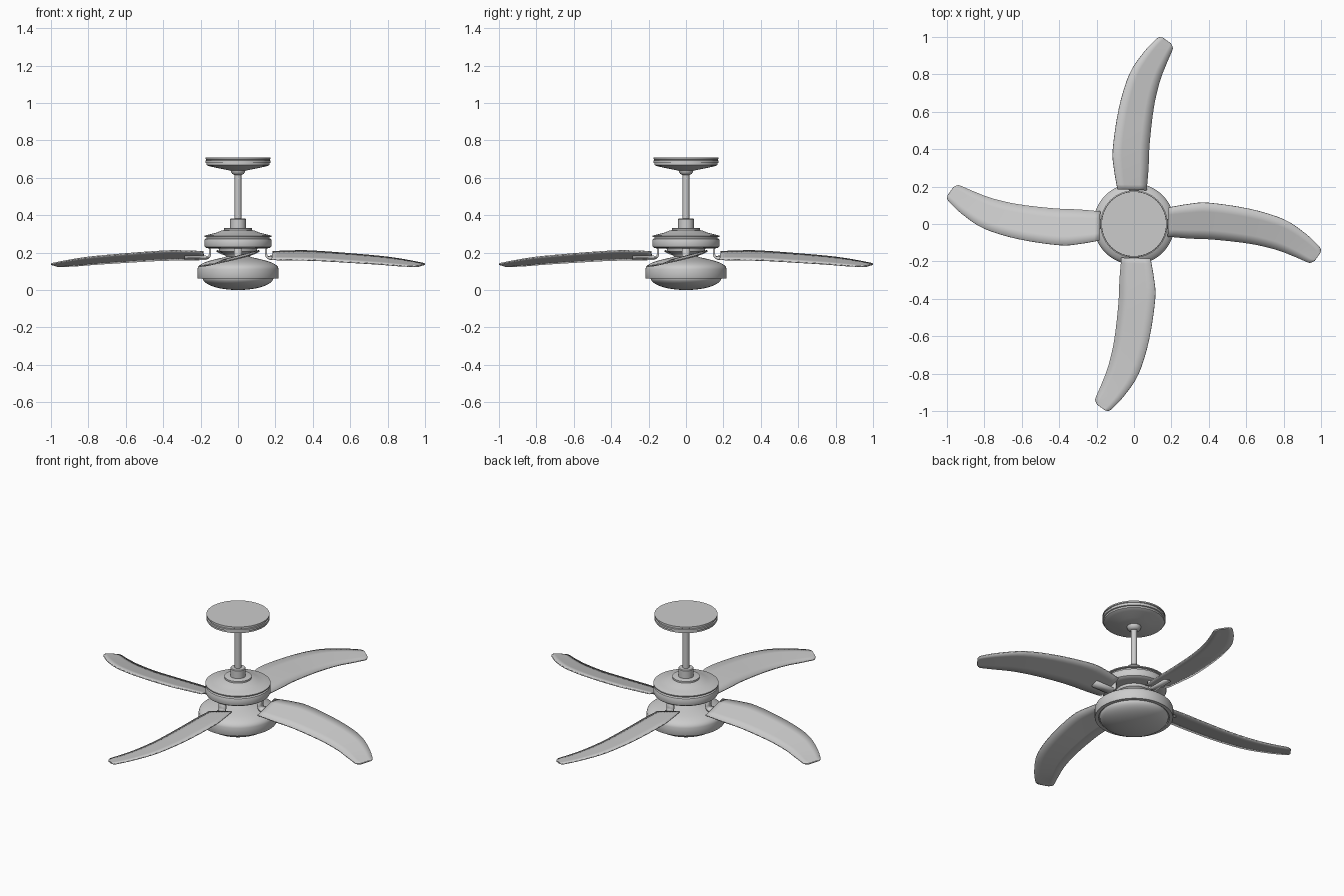
import bpy, math
from mathutils import Vector, Matrix

if "Cube" in bpy.data.objects:
    bpy.data.objects.remove(bpy.data.objects["Cube"])

grey = bpy.data.materials.new("light_grey")
grey.diffuse_color = (0.6, 0.6, 0.6, 1)
grey.use_nodes = True
grey.node_tree.nodes["Principled BSDF"].inputs["Base Color"].default_value = grey.diffuse_color


def make(name, verts, faces, angle=35):
    me = bpy.data.meshes.new(name)
    me.from_pydata(verts, [], faces)
    me.materials.append(grey)
    ob = bpy.data.objects.new(name, me)
    bpy.context.collection.objects.link(ob)
    bpy.ops.object.select_all(action='DESELECT')
    ob.select_set(True)
    bpy.context.view_layer.objects.active = ob
    bpy.ops.object.shade_smooth_by_angle(angle=math.radians(angle))
    return ob


def lathe(name, profile, n=64):
    """Spin (radius, z) points, listed bottom to top, and cap both ends."""
    verts = [(r * math.cos(2 * math.pi * i / n), r * math.sin(2 * math.pi * i / n), z)
             for r, z in profile for i in range(n)]
    faces = [(k * n + i, k * n + (i + 1) % n, (k + 1) * n + (i + 1) % n, (k + 1) * n + i)
             for k in range(len(profile) - 1) for i in range(n)]
    faces.append(tuple(reversed(range(n))))
    faces.append(tuple(range((len(profile) - 1) * n, len(profile) * n)))
    return make(name, verts, faces)


def sheet(name, rows, thickness, turn):
    """Thick sheet through rows of points, turned about z."""
    m = len(rows[0])
    rot = Matrix.Rotation(turn, 3, 'Z')
    verts = [rot @ Vector(p) for row in rows for p in row]
    faces = [(k * m + i, (k + 1) * m + i, (k + 1) * m + i + 1, k * m + i + 1)
             for k in range(len(rows) - 1) for i in range(m - 1)]
    ob = make(name, verts, faces)
    mod = ob.modifiers.new("thickness", 'SOLIDIFY')
    mod.thickness = thickness
    mod.offset = 0
    return ob


def spline(pts, steps=4):
    """Smooth curve through the points."""
    p = [Vector(q) for q in pts]
    p = [2 * p[0] - p[1]] + p + [2 * p[-1] - p[-2]]
    out = []
    for i in range(1, len(p) - 2):
        a, b, c, d = p[i - 1:i + 3]
        for s in range(steps):
            t = s / steps
            out.append(0.5 * (2 * b + (c - a) * t + (2 * a - 5 * b + 4 * c - d) * t * t
                              + (3 * b - a - 3 * c + d) * t ** 3))
    return out + [p[-2]]


# ceiling canopy, with its grooved rim and ball joint
lathe("ceiling_canopy", [(0.05, 0.640), (0.09, 0.648), (0.145, 0.660), (0.160, 0.664),
                         (0.168, 0.668), (0.168, 0.678), (0.175, 0.680), (0.175, 0.692),
                         (0.170, 0.694), (0.170, 0.698), (0.174, 0.700), (0.174, 0.708)])
lathe("ball_joint", [(0.020, 0.615), (0.030, 0.620), (0.037, 0.630), (0.040, 0.642), (0.040, 0.650)], 32)
lathe("down_rod", [(0.018, 0.34), (0.018, 0.63)], 32)
lathe("rod_collar", [(0.042, 0.32), (0.042, 0.378), (0.038, 0.382)], 32)

# motor housing
lathe("motor_housing", [(0.09, 0.222), (0.145, 0.222), (0.168, 0.224), (0.177, 0.230),
                        (0.180, 0.238), (0.180, 0.262), (0.177, 0.272), (0.168, 0.277),
                        (0.168, 0.283), (0.180, 0.284), (0.180, 0.290), (0.172, 0.293),
                        (0.145, 0.299), (0.115, 0.307), (0.090, 0.317), (0.075, 0.320),
                        (0.075, 0.330), (0.070, 0.332)])

# neck and light housing
lathe("neck", [(0.060, 0.160), (0.062, 0.178), (0.075, 0.193), (0.100, 0.207), (0.104, 0.225)])
lathe("light_housing", [(0.195, 0.070), (0.195, 0.062), (0.215, 0.062), (0.217, 0.066),
                        (0.217, 0.112), (0.213, 0.124), (0.203, 0.134), (0.185, 0.145),
                        (0.155, 0.156), (0.115, 0.166), (0.080, 0.174), (0.060, 0.180)])

# glass bowl
lathe("light_bowl", [(0.19 * math.sin(a), 0.066 * (1 - math.cos(a)))
                     for a in [0.02 + i * (math.pi / 2 - 0.02) / 12 for i in range(13)]])

# blade edges: leading and trailing, from root to tip
front_edge = spline([(.18, -.067, .163), (.30, -.077, .161), (.43, -.083, .158), (.62, -.105, .147),
                     (.76, -.137, .138), (.86, -.175, .130), (.925, -.203, .127), (.945, -.206, .126),
                     (.966, -.196, .127)])
back_edge = spline([(.185, .088, .205), (.29, .106, .209), (.40, .113, .208), (.62, .080, .192),
                    (.80, .025, .175), (.915, -.05, .157), (.985, -.115, .143), (.999, -.138, .139),
                    (.996, -.155, .137)])
blade_rows = [[f.lerp(b, i / 4) for i in range(5)] for f, b in zip(front_edge, back_edge)]

# bent arm: down from the motor, then out under the pitched blade
arm_path = [(.150, .235, 0), (.150, .192, 0), (.153, .180, 0), (.160, .174, .1),
            (.172, .172, .25), (.285, .173, .25)]
arm_rows = [[(x, y, z + tilt * y) for y in (-.022, .022)] for x, z, tilt in arm_path]

for i in range(4):
    turn = i * math.pi / 2
    sheet(f"blade_{i + 1}", blade_rows, 0.007, turn)
    sheet(f"blade_arm_{i + 1}", arm_rows, 0.012, turn)
